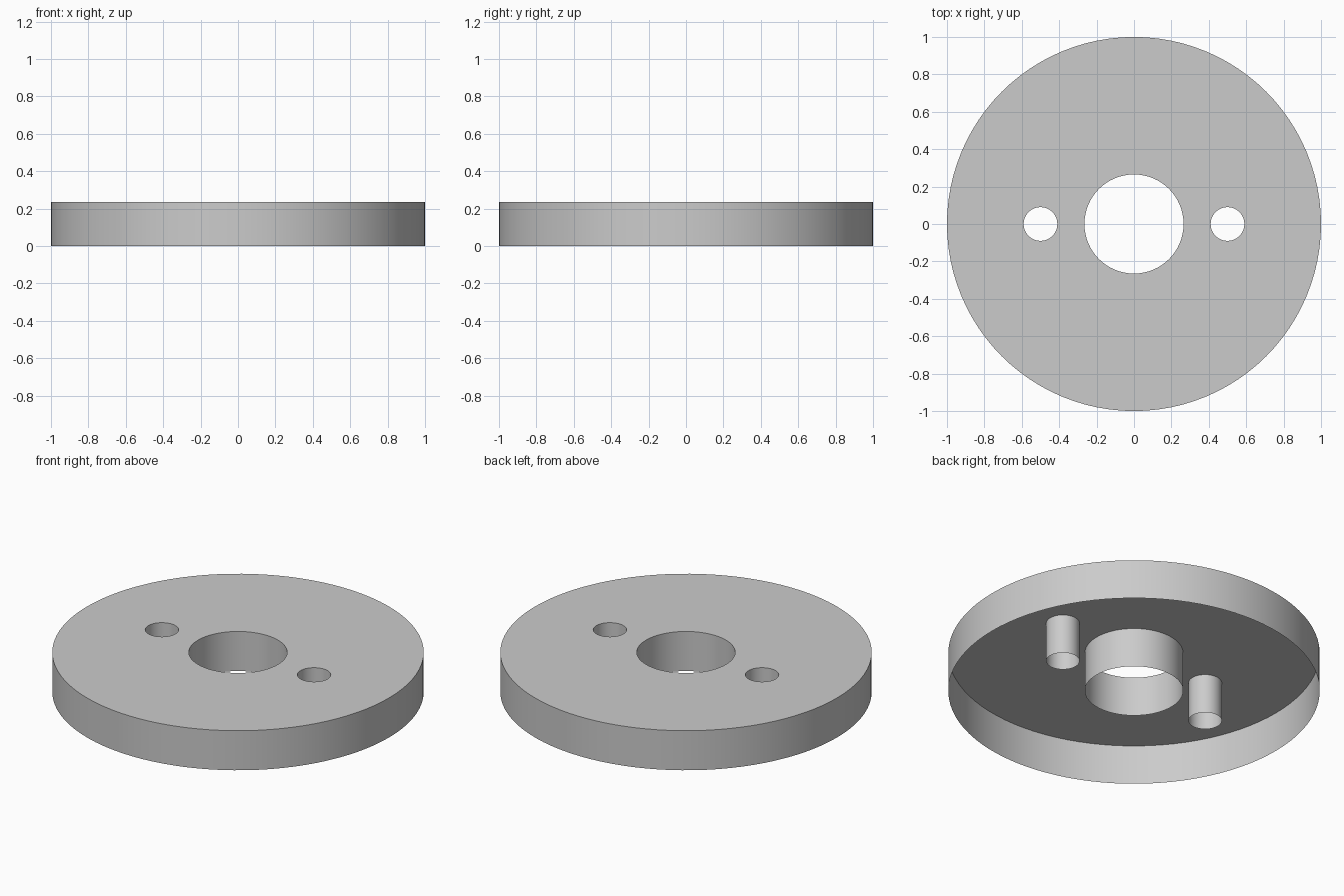
import bpy, bmesh, math
from mathutils import Matrix

cube = bpy.data.objects.get("Cube")
if cube:
    bpy.data.objects.remove(cube, do_unlink=True)

HEIGHT = 0.235

# Single grey finish
grey = bpy.data.materials.new("plain_grey")
grey.use_nodes = True
colour = (0.6, 0.6, 0.6, 1)
grey.diffuse_color = colour
grey.node_tree.nodes["Principled BSDF"].inputs["Base Color"].default_value = colour


def finish(name, bm):
    mesh = bpy.data.meshes.new(name)
    bm.to_mesh(mesh)
    bm.free()
    mesh.materials.append(grey)
    obj = bpy.data.objects.new(name, mesh)
    bpy.context.collection.objects.link(obj)
    return obj


def ring(bm, radius, x, sides, z):
    return bmesh.ops.create_circle(bm, segments=sides, radius=radius,
                                   matrix=Matrix.Translation((x, 0, z)))["verts"]


def sleeve(name, radius, x, sides, inward):
    """Thin open-ended wall spanning the full height."""
    bm = bmesh.new()
    ring(bm, radius, x, sides, 0)
    out = bmesh.ops.extrude_edge_only(bm, edges=bm.edges[:])["geom"]
    top = [v for v in out if isinstance(v, bmesh.types.BMVert)]
    bmesh.ops.translate(bm, verts=top, vec=(0, 0, HEIGHT))
    bm.normal_update()
    for face in bm.faces:
        face.smooth = True
        centre = face.calc_center_median()
        facing_out = face.normal.x * (centre.x - x) + face.normal.y * centre.y > 0
        if facing_out == inward:
            face.normal_flip()
    return finish(name, bm)


# Name, radius, x position, sides, whether the wall faces its own axis
walls = [
    ("outer_rim", 1.0, 0, 96, False),
    ("centre_sleeve", 0.265, 0, 64, True),
    ("left_sleeve", 0.09, 0.5, 48, True),
    ("right_sleeve", 0.09, -0.5, 48, True),
]
for wall in walls:
    sleeve(*wall)

# Flat top plate with the three holes, open underneath
bm = bmesh.new()
for _, radius, x, sides, _ in walls:
    ring(bm, radius, x, sides, HEIGHT)
bmesh.ops.triangle_fill(bm, edges=bm.edges[:], use_beauty=True, normal=(0, 0, 1))
bm.normal_update()
for face in bm.faces:
    if face.normal.z < 0:
        face.normal_flip()
bmesh.ops.dissolve_limit(bm, angle_limit=math.radians(1), verts=[], edges=bm.edges[:])
finish("top_plate", bm)
